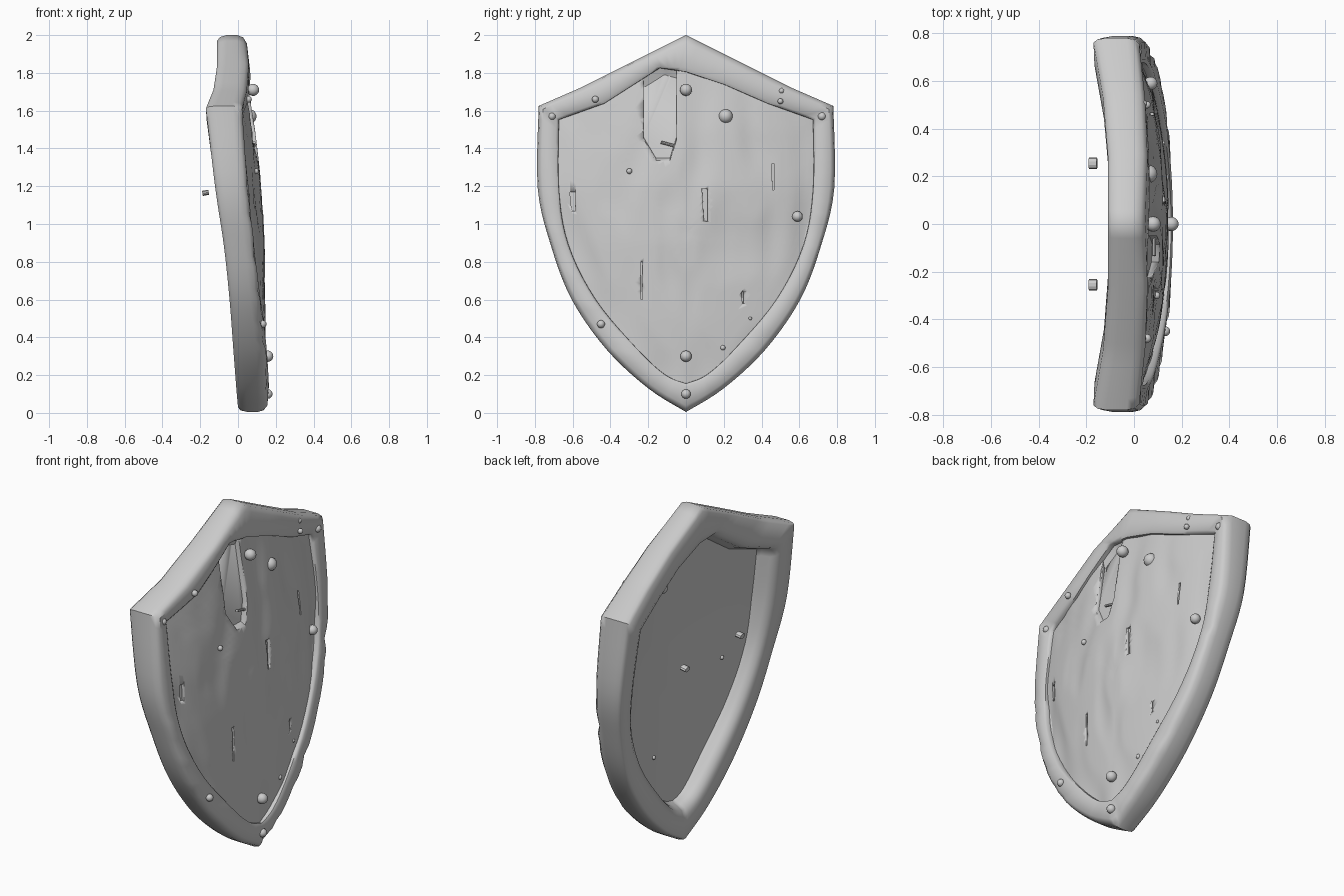
import bpy, bmesh, math
from mathutils import Vector, noise

if "Cube" in bpy.data.objects:
    bpy.data.objects.remove(bpy.data.objects["Cube"])

# Half outline: outer y, outer z, back x, front x, inner y, inner z
HALF = [
    (0.00, 2.00, -0.11, 0.035, 0.00, 1.80),
    (0.30, 1.85, -0.11, 0.045, 0.20, 1.735),
    (0.55, 1.725, -0.13, 0.035, 0.43, 1.635),
    (0.78, 1.625, -0.17, 0.01, 0.67, 1.55),
    (0.785, 1.19, -0.12, 0.04, 0.67, 1.185),
    (0.715, 0.885, -0.075, 0.075, 0.62, 0.89),
    (0.605, 0.60, -0.045, 0.105, 0.475, 0.60),
    (0.42, 0.335, -0.025, 0.135, 0.26, 0.345),
    (0.20, 0.13, -0.01, 0.145, 0.11, 0.205),
    (0.00, 0.005, 0.00, 0.145, 0.00, 0.16),
]
BULGE = [(0, .14), (.5, .144), (.9, .139), (1.2, .124), (1.5, .088), (1.8, .04), (2.1, -.01)]
CZ = 0.95


def panel_x(y, z):
    for (a, fa), (b, fb) in zip(BULGE, BULGE[1:]):
        if z <= b:
            return fa + (fb - fa) * (z - a) / (b - a) - 0.2 * y * y
    return 0


def outline(sub):
    right = [tuple(p) for p in HALF]
    left = [(-p[0],) + p[1:4] + (-p[4], p[5]) for p in HALF[-2:0:-1]]
    # broken inner edge beside the missing plank
    left[-1] = left[-1][:4] + (-0.135, 1.825)
    keys = right + left
    k, sharp = len(keys), (0, 3, 9, 15)
    pts = []
    for i in range(k):
        p, q = keys[i], keys[(i + 1) % k]
        # straight top edges, smooth curve along the sides
        curved = 3 <= i < 15
        o = p if i in sharp else keys[i - 1]
        e = q if (i + 1) % k in sharp else keys[(i + 2) % k]
        for s in range(sub):
            t = s / sub
            row = []
            for a, b, c, d in zip(o, p, q, e):
                v = b + (c - b) * t
                if curved:
                    v = .5 * (2 * b + (c - a) * t + (2 * a - 5 * b + 4 * c - d) * t * t
                              + (3 * b - a - 3 * c + d) * t ** 3)
                row.append(v)
            pts.append(row)
    return pts


def make(name, verts, faces, angle=35):
    me = bpy.data.meshes.new(name)
    me.from_pydata(verts, [], faces)
    bm = bmesh.new()
    bm.from_mesh(me)
    bmesh.ops.recalc_face_normals(bm, faces=bm.faces)
    bm.to_mesh(me)
    bm.free()
    ob = bpy.data.objects.new(name, me)
    bpy.context.collection.objects.link(ob)
    smooth(ob, angle)
    return ob


def smooth(ob, angle=35):
    bpy.ops.object.select_all(action='DESELECT')
    ob.select_set(True)
    bpy.context.view_layer.objects.active = ob
    bpy.ops.object.shade_smooth_by_angle(angle=math.radians(angle))


# Rim: rounded section swept round the outline, wider at the back, chipped low on the front
THICK = 0.058
loop = outline(5)
verts, faces = [], []
for oy, oz, xb, xf, iy, iz in loop:
    px = panel_x(iy, iz)
    lip = px + 0.022
    chip = 0
    if oz < 1.2:
        chip = max(0, noise.noise(Vector((oy * 9, oz * 9, 3)))) * 0.03
    by, bz = iy * .92, CZ + (iz - CZ) * .945      # inner edge of the back
    pb = panel_x(by, bz) - THICK
    back = [(0, xb + .05), (.04, xb + .015), (.12, xb), (.7, xb + .004), (.9, xb + .02),
            (1, xb + .05), (1.04, pb - .015), (1.12, pb + .003), (1.12, pb + .02)]
    front = [(.98, px - .01), (.97, lip - .008), (.85, lip),
             (.22, xf + .012 - chip), (.06, xf - .008 - chip * .5), (0, xf - .04)]
    for sec, ty, tz in ((back, by, bz), (front, iy, iz)):
        for t, x in sec:
            verts.append((x, oy + (ty - oy) * t, oz + (tz - oz) * t))
n, m = len(loop), 15
for i in range(n):
    for j in range(m):
        a, b = i * m, ((i + 1) % n) * m
        k = (j + 1) % m
        faces.append((a + j, a + k, b + k, b + j))
make("rim", verts, faces, 55)

# Wooden panel: bulged sheet of shrinking rings with shallow dents
RINGS = 26
n = len(loop)
verts, faces = [], []
for side in (0, 1):
    base = len(verts)
    for r in range(RINGS):
        s = 1.03 * (1 - r / RINGS)
        for p in loop:
            y, z = p[4] * s, CZ + (p[5] - CZ) * s
            x = panel_x(y, z)
            if side:
                x -= THICK
            else:
                x += 0.022 * min(0.1, noise.noise(Vector((y * 7, z * 2.8, 1))))
            verts.append((x, y, z))
    verts.append((panel_x(0, CZ) - side * THICK, 0, CZ))
    for r in range(RINGS - 1):
        for i in range(n):
            a, b = base + r * n, base + (r + 1) * n
            j = (i + 1) % n
            faces.append((a + i, a + j, b + j, b + i))
    last = base + (RINGS - 1) * n
    faces += [(last + i, last + (i + 1) % n, base + RINGS * n) for i in range(n)]
off = RINGS * n + 1
faces += [(i, (i + 1) % n, off + (i + 1) % n, off + i) for i in range(n)]
panel = make("wooden_panel", verts, faces, 30)


def carve(name, outline_yz, depth, slope=0):
    # prism following the panel front; slope shifts the floor upward
    k = len(outline_yz)
    floor = [(panel_x(y, z) - depth, y, z + slope) for y, z in outline_yz]
    top = [(0.3, y, z) for y, z in outline_yz]
    lip = [(panel_x(y, z) + .012, y, z) for y, z in outline_yz]
    f = [tuple(range(k)), tuple(range(2 * k, 3 * k))]
    for r in (0, k):
        f += [(r + i, r + (i + 1) % k, r + k + (i + 1) % k, r + k + i) for i in range(k)]
    cut = make(name, floor + lip + top, f)
    cut.hide_render = True
    cut.hide_set(True)
    mod = panel.modifiers.new(name, 'BOOLEAN')
    mod.operation = 'DIFFERENCE'
    mod.solver = 'EXACT'
    mod.object = cut


# Broken plank recess and splits in the wood
carve("plank_recess_cutter", [(-.225, 1.85), (-.225, 1.44), (-.16, 1.33), (-.085, 1.33),
                              (-.05, 1.44), (-.05, 1.85)], 0.03, 0.02)
SPLITS = [(.10, 1.10, .03, .17), (-.235, .70, .012, .20), (.46, 1.25, .012, .14),
          (.30, .61, .01, .06), (-.60, 1.12, .03, .10)]
for i, (y, z, w, h) in enumerate(SPLITS):
    carve(f"split_cutter_{i}", [(y - w / 2, z + h / 2), (y - w / 6, z - h / 2),
                                (y + w / 2, z - h / 2), (y + w / 2, z + h / 2)], 0.014)


def stud(name, x, y, z, r):
    bpy.ops.mesh.primitive_uv_sphere_add(segments=16, ring_count=10, radius=r,
                                         location=(x, y, z), rotation=(0, math.pi / 2, 0))
    ob = bpy.context.object
    ob.name = name
    smooth(ob)


# Round studs on the panel and rim
STUDS = [(.01, -.71, 1.57, .02), (.01, .72, 1.57, .022), (.055, -.48, 1.66, .018),
         (.055, .5, 1.65, .015), (.04, .505, 1.705, .015), (.08, 0, 1.71, .032),
         (.06, .21, 1.57, .038), (.095, -.3, 1.28, .015), (.07, .59, 1.04, .028),
         (.13, -.45, .47, .021), (.157, 0, .3, .03), (.158, 0, .1, .025),
         (.133, .195, .345, .014), (.122, .34, .5, .009), (.04, -.7, 1.02, .02)]
for i, s in enumerate(STUDS):
    stud(f"stud_{i}", *s)

# Nail ends poking through the back
for i, (y, z, r) in enumerate([(.21, 1.57, .032), (-.4, .92, .012), (.19, .55, .012)]):
    stud(f"nail_end_{i}", panel_x(y, z) - THICK, y, z, r)

# Small bent nail at the broken plank
bpy.ops.mesh.primitive_cylinder_add(vertices=8, radius=.008, depth=.1,
                                    location=(.085, -.085, 1.42), rotation=(math.radians(75), 0, 0))
bpy.context.object.name = "bent_nail"
smooth(bpy.context.object)

# Grip mounts behind the panel
for side in (-1, 1):
    bpy.ops.mesh.primitive_cylinder_add(vertices=10, radius=.024, depth=.034,
                                        location=(-.172, side * .255, 1.165),
                                        rotation=(0, math.radians(80), 0))
    ob = bpy.context.object
    ob.name = "grip_mount_" + ("right" if side > 0 else "left")
    ob.scale = (.6, 1, 1)
    smooth(ob)
